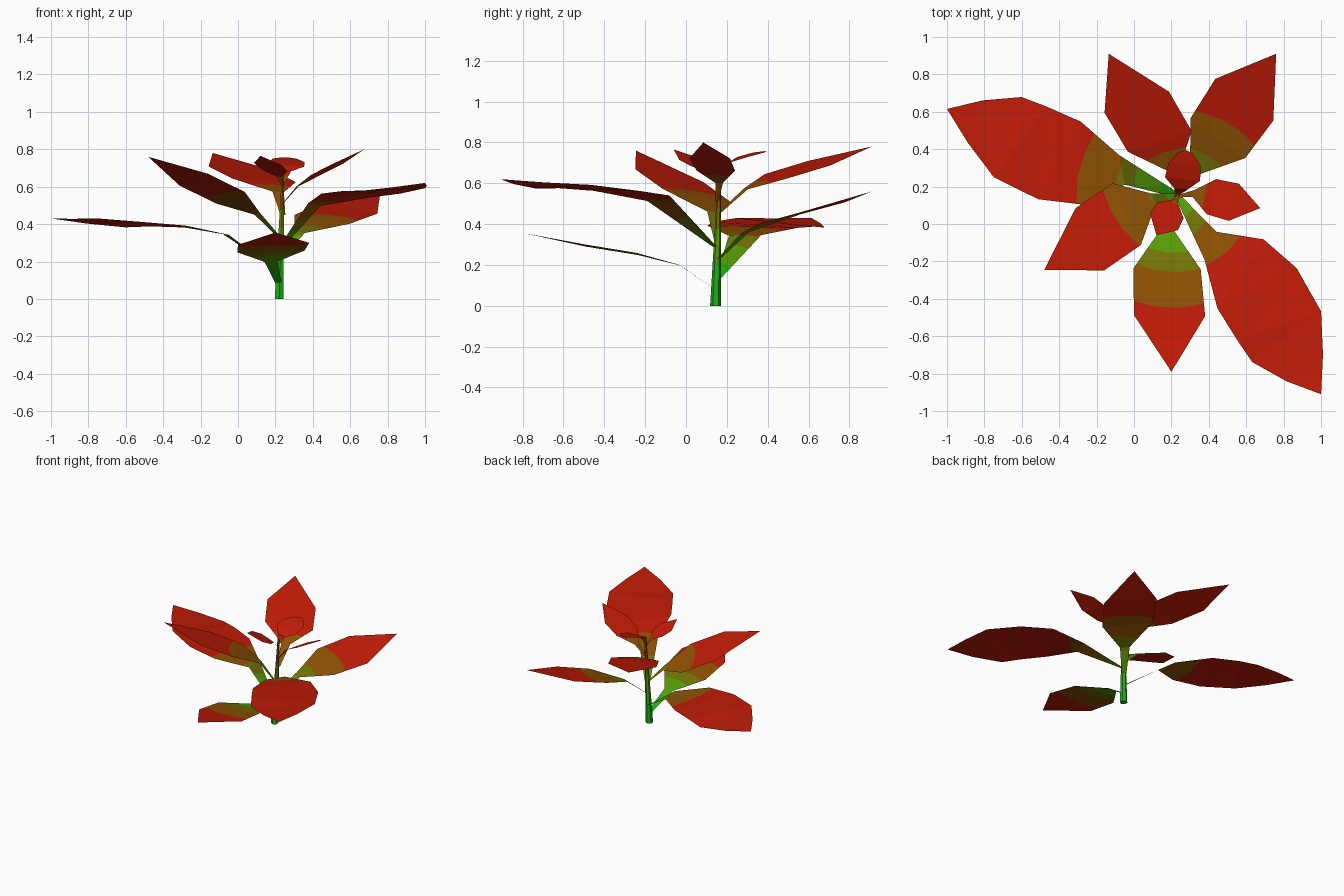
import bpy
import bmesh
from mathutils import Vector

if "Cube" in bpy.data.objects:
    bpy.data.objects.remove(bpy.data.objects["Cube"], do_unlink=True)


def make_material(name, rgb):
    mat = bpy.data.materials.new(name)
    mat.use_nodes = True
    colour = (*rgb, 1)
    mat.diffuse_color = colour
    mat.node_tree.nodes["Principled BSDF"].inputs["Base Color"].default_value = colour
    return mat


MATERIALS = [
    make_material("stem green", (.012, .44, .006)),
    make_material("leaf green", (.1, .34, .002)),
    make_material("olive", (.17, .18, .002)),
    make_material("brown", (.28, .085, .001)),
    make_material("red", (.53, .011, .002)),
]

# Colour bands are shells around the foot of the stem
FOOT = Vector((.22, .145, 0))
BAND_RADII = [.22, .38, .48, .66]


def distance(point):
    return (point - FOOT).length


def cut_shell(bm, radius):
    """Cut the faces along the sphere of the given radius."""
    new_verts = []
    for edge in list(bm.edges):
        a, b = edge.verts
        da, db = distance(a.co) - radius, distance(b.co) - radius
        if da * db < 0:
            new_verts.append(bmesh.utils.edge_split(edge, a, da / (da - db))[1])
    if new_verts:
        bmesh.ops.connect_verts(bm, verts=new_verts)
        bmesh.ops.triangulate(bm, faces=bm.faces[:])


def finish(name, bm):
    """Cut and paint the colour bands, then add the object."""
    bmesh.ops.triangulate(bm, faces=bm.faces[:])
    bmesh.ops.subdivide_edges(bm, edges=bm.edges[:], cuts=2, use_grid_fill=True)
    bmesh.ops.triangulate(bm, faces=bm.faces[:])
    for radius in BAND_RADII:
        cut_shell(bm, radius)
    for face in bm.faces:
        d = distance(face.calc_center_median())
        face.material_index = sum(d > radius for radius in BAND_RADII)
    mesh = bpy.data.meshes.new(name)
    bm.to_mesh(mesh)
    bm.free()
    for mat in MATERIALS:
        mesh.materials.append(mat)
    obj = bpy.data.objects.new(name, mesh)
    bpy.context.collection.objects.link(obj)


# Leaf profiles: left reach, left width, right reach, right width, lift
SMALL_LEAF = [
    (0, .015, 0, .015, 0),
    (.21, .035, .21, .035, .068),
    (.425, .18, .425, .18, .061),
    (.676, .19, .676, .19, .028),
    (.98, 0, .98, 0, 0),
]
UPRIGHT_LEAF = [
    (0, .015, 0, .015, 0),
    (.18, .035, .18, .035, .072),
    (.375, .193, .375, .193, .068),
    (.645, .195, .645, .195, .036),
    (.98, 0, .98, 0, 0),
]
BROAD_LEAF = [
    (0, .015, 0, .015, 0),
    (.3, .06, .38, .075, .13),
    (.48, .235, .63, .17, .12),
    (.7, .285, .82, .185, .085),
    (.955, .255, .955, .19, .05),
    (1.14, .13, 1.14, .105, .02),
    (1.3, 0, 1.3, 0, 0),
]
ROUND_LEAF = [
    (0, .03, 0, .03, 0),
    (.2, .12, .2, .12, .16),
    (.43, .34, .43, .34, .16),
    (.72, .31, .72, .31, .09),
    (.93, .14, .93, .14, .02),
    (.98, 0, .98, 0, 0),
]


def make_leaf(name, base, tip, roll=0, profile=SMALL_LEAF, widen=1, skew=0, sway=0):
    """Roll lowers the right edge, skew slants the rows, sway bows sideways."""
    base, tip = Vector(base), Vector(tip)
    axis = (tip - base).normalized()
    left = Vector((0, 0, 1)).cross(axis).normalized()
    left.z += roll
    left = (left - axis * left.dot(axis)).normalized()
    bow = axis.cross(left) + left * sway
    across = (left + axis * skew) * widen
    scale = (tip - base).length / profile[-1][0]

    def place(reach, width, lift):
        return base + (axis * reach + across * width + bow * lift) * scale

    bm = bmesh.new()
    rows = []
    for left_u, left_w, right_u, right_w, lift in profile[:-1]:
        rows.append((bm.verts.new(place(left_u, left_w, lift)),
                     bm.verts.new(place(right_u, -right_w, lift))))
    for (l0, r0), (l1, r1) in zip(rows, rows[1:]):
        bm.faces.new((l0, r0, r1, l1))
    bm.faces.new((*rows[-1], bm.verts.new(tip)))
    finish(name, bm)


# Stem: thin tapering rod with a slight lean
bm = bmesh.new()
bmesh.ops.create_cone(bm, cap_ends=True, segments=6, radius1=.027,
                      radius2=.007, depth=.66)
for vert in bm.verts:
    vert.co.z += .33
    lean = vert.co.z * .03
    vert.co += FOOT + Vector((lean, lean, 0))
finish("stem", bm)

# Lower leaves
make_leaf("front_leaf", (.22, .15, .075), (.2, -.79, .355), .03, sway=-.55)
make_leaf("broad_right_leaf", (.22, .16, .14), (-1, .615, .43), .11, BROAD_LEAF)
make_leaf("back_left_leaf", (.22, .15, .22), (.76, .91, .56), .13, skew=.05)
make_leaf("broad_left_leaf", (.24, .14, .29), (1, -.91, .62), .04, BROAD_LEAF)

# Upper leaves
make_leaf("front_right_leaf", (.23, .15, .32), (-.48, -.245, .76), .13,
          UPRIGHT_LEAF, skew=.15, sway=-.6)
make_leaf("back_right_leaf", (.24, .16, .45), (-.135, .91, .78), 0,
          UPRIGHT_LEAF, skew=.16, sway=-.55)
make_leaf("small_left_leaf", (.24, .15, .51), (.675, .085, .8), -.08,
          skew=.1, sway=.6)

# Crown leaves
make_leaf("crown_front_leaf", (.24, .16, .6), (.12, -.06, .765), -.1, widen=1.5)
make_leaf("crown_back_leaf", (.24, .16, .62), (.28, .395, .755), .15, ROUND_LEAF)
